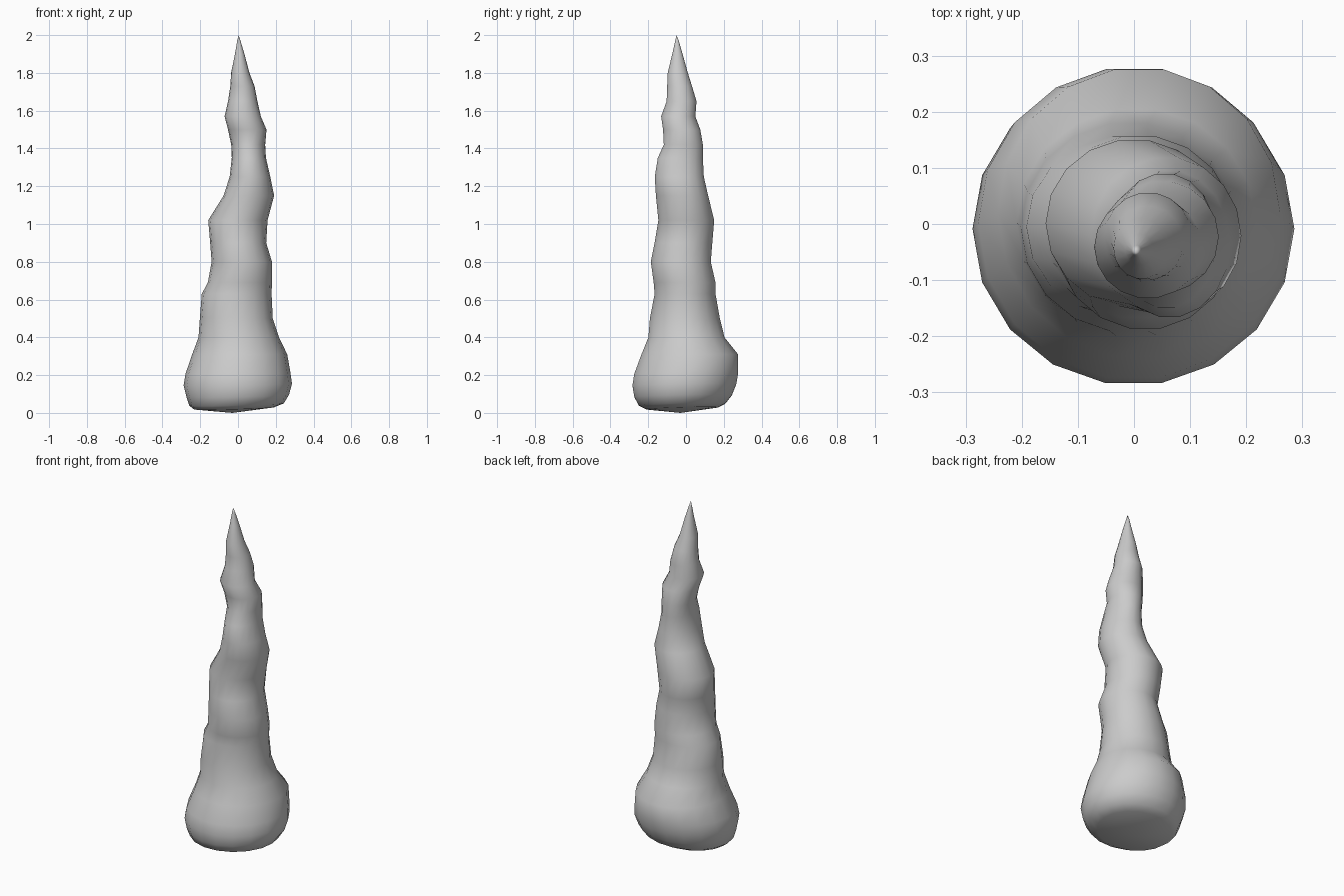
import bpy, bmesh
from math import sin, cos, pi

# Outline read per height: z, left x, right x, front y, back y
OUTLINE = [
    (0.025, -0.23, 0.19, -0.21, 0.17),
    (0.045, -0.255, 0.24, -0.25, 0.21),
    (0.09, -0.27, 0.267, -0.275, 0.245),
    (0.15, -0.285, 0.283, -0.285, 0.268),
    (0.21, -0.275, 0.275, -0.275, 0.278),
    (0.31, -0.24, 0.258, -0.237, 0.277),
    (0.40, -0.207, 0.215, -0.20, 0.205),
    (0.50, -0.20, 0.182, -0.192, 0.18),
    (0.63, -0.19, 0.176, -0.167, 0.157),
    (0.69, -0.158, 0.178, -0.172, 0.157),
    (0.80, -0.138, 0.178, -0.187, 0.132),
    (0.90, -0.146, 0.148, -0.167, 0.14),
    (1.02, -0.156, 0.155, -0.147, 0.15),
    (1.15, -0.075, 0.19, -0.16, 0.118),
    (1.25, -0.043, 0.17, -0.166, 0.095),
    (1.35, -0.032, 0.147, -0.15, 0.09),
    (1.42, -0.035, 0.143, -0.118, 0.09),
    (1.50, -0.052, 0.15, -0.122, 0.076),
    (1.57, -0.07, 0.12, -0.132, 0.05),
    (1.65, -0.052, 0.102, -0.103, 0.056),
    (1.73, -0.04, 0.087, -0.10, 0.032),
    (1.80, -0.036, 0.06, -0.097, 0.01),
    (1.90, -0.016, 0.034, -0.073, -0.018),
    (1.97, -0.004, 0.013, -0.057, -0.038),
]
SIDES = 18

# Loft the wandering rings into a spire
bm = bmesh.new()
rings = []
for z, x0, x1, y0, y1 in OUTLINE:
    cx, cy, rx, ry = (x0 + x1) / 2, (y0 + y1) / 2, (x1 - x0) / 2, (y1 - y0) / 2
    ring = []
    for i in range(SIDES):
        a = 2 * pi * i / SIDES
        x, y = cx + 1.01 * rx * cos(a), cy + 1.01 * ry * sin(a)
        # The foot leans down slightly towards the front left
        tilt = 0.03 * (x + y) * max(0, 1 - z / 0.3)
        ring.append(bm.verts.new((x, y, z + tilt)))
    rings.append(ring)
for low, high in zip(rings, rings[1:]):
    for i in range(SIDES):
        j = (i + 1) % SIDES
        bm.faces.new((low[i], low[j], high[j], high[i]))

# Pointed tip and shallow rounded underside
tip = bm.verts.new((0.003, -0.05, 2.0))
foot = bm.verts.new((-0.03, -0.03, 0.0))
for i in range(SIDES):
    j = (i + 1) % SIDES
    bm.faces.new((rings[-1][i], rings[-1][j], tip))
    bm.faces.new((rings[0][j], rings[0][i], foot))
bmesh.ops.recalc_face_normals(bm, faces=bm.faces)
for f in bm.faces:
    f.smooth = True

mesh = bpy.data.meshes.new("stalagmite")
bm.to_mesh(mesh)
bm.free()
bpy.context.collection.objects.link(bpy.data.objects.new("stalagmite", mesh))
